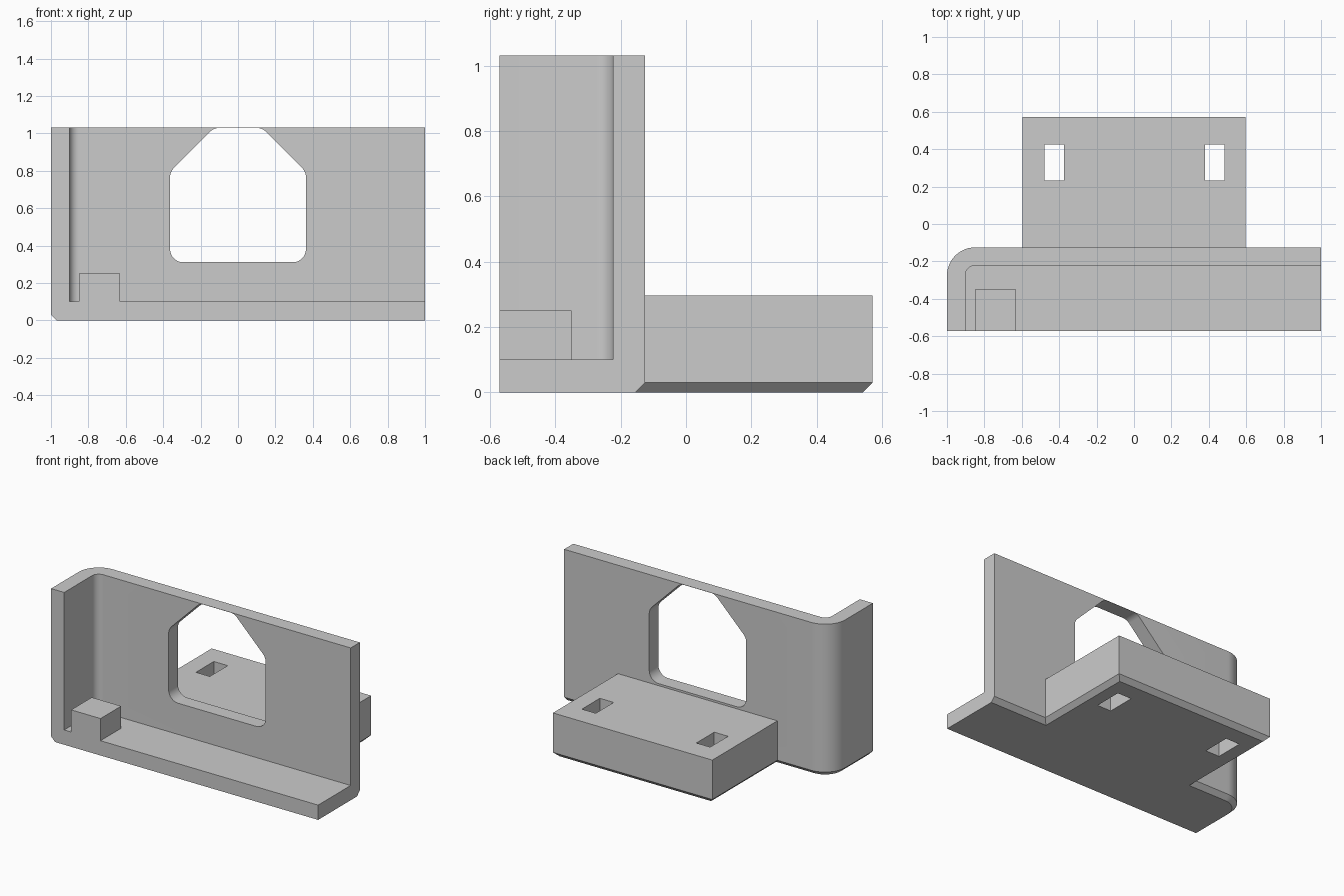
import bpy
import bmesh
from math import tan
from mathutils import Vector

cube = bpy.data.objects.get("Cube")
if cube:
    bpy.data.objects.remove(cube, do_unlink=True)

grey = bpy.data.materials.new("plain grey")
grey.use_nodes = True
colour = (0.6, 0.6, 0.6, 1)
grey.diffuse_color = colour
grey.node_tree.nodes["Principled BSDF"].inputs["Base Color"].default_value = colour

X, FRONT, BACK, TOP = 1.0, -0.571, 0.571, 1.031
WALL_BACK, WALL, FLOOR, BEVEL = -0.125, 0.098, 0.1, 0.03


def fillet(points, steps=10):
    """Outline from (x, y, radius) corners, rounding each corner by its radius."""
    out = []
    for i, (x, y, r) in enumerate(points):
        p = Vector((x, y))
        if r == 0:
            out.append(p)
            continue
        a = (Vector(points[i - 1][:2]) - p).normalized()
        b = (Vector(points[(i + 1) % len(points)][:2]) - p).normalized()
        reach = r / tan(a.angle(b) / 2)
        centre = p + (a + b).normalized() * (reach ** 2 + r ** 2) ** 0.5
        start, end = p + a * reach - centre, p + b * reach - centre
        for k in range(steps + 1):
            out.append(centre + start.lerp(end, k / steps).normalized() * r)
    return out


def rect(x0, x1, y0, y1):
    return [(x0, y0), (x1, y0), (x1, y1), (x0, y1)]


def loft(name, layers, upright=False):
    """Solid through matching outlines; layers are (height, outline)."""
    bm = bmesh.new()
    rings = []
    for h, outline in layers:
        rings.append([bm.verts.new((p[0], h, p[1]) if upright else (p[0], p[1], h))
                      for p in outline])
    n = len(rings[0])
    for low, high in zip(rings, rings[1:]):
        for i in range(n):
            j = (i + 1) % n
            bm.faces.new((low[i], low[j], high[j], high[i]))
    bm.faces.new(rings[0])
    bm.faces.new(rings[-1])
    bmesh.ops.recalc_face_normals(bm, faces=bm.faces)
    mesh = bpy.data.meshes.new(name)
    bm.to_mesh(mesh)
    bm.free()
    mesh.materials.append(grey)
    obj = bpy.data.objects.new(name, mesh)
    bpy.context.collection.objects.link(obj)
    return obj


def activate(obj):
    bpy.ops.object.select_all(action='DESELECT')
    obj.select_set(True)
    bpy.context.view_layer.objects.active = obj


def cut(obj, cutter):
    cutter.hide_render = True
    mod = obj.modifiers.new("cut", 'BOOLEAN')
    mod.operation, mod.solver, mod.object = 'DIFFERENCE', 'EXACT', cutter
    activate(obj)
    bpy.ops.object.modifier_apply(modifier=mod.name)
    bpy.data.objects.remove(cutter, do_unlink=True)


def tray_outline(inset, radius):
    """Plan of the bracket, inset on its closed side and back."""
    left, back = -X + inset, WALL_BACK - inset
    return fillet([(left, FRONT, 0), (X, FRONT, 0), (X, back, 0), (left, back, radius)])


# Bracket: rounded outer body with a chamfered underside
outer = tray_outline(0, 0.15)
bracket = loft("bracket", [(0, tray_outline(BEVEL, 0.15 - BEVEL)), (BEVEL, outer), (TOP, outer)])

# Hollow the bracket, leaving floor, back wall and one side wall
left, back = -X + WALL, WALL_BACK - WALL
hollow = fillet([(left, FRONT - 0.2, 0), (X + 0.2, FRONT - 0.2, 0),
                 (X + 0.2, back, 0), (left, back, 0.05)])
cut(bracket, loft("hollow_cutter", [(FLOOR, hollow), (TOP + 0.2, hollow)]))

# Window in the back wall, with a hair-thin bridge across its top
w, sill, shoulder, head = 0.363, 0.311, 0.795, TOP - 0.0015
tip = w - (head - shoulder)
window = fillet([(-w, sill, 0.07), (w, sill, 0.07), (w, shoulder, 0.07),
                 (tip, head, 0.07), (-tip, head, 0.07), (-w, shoulder, 0.07)])
cut(bracket, loft("window_cutter", [(-0.3, window), (0, window)], upright=True))

# Rear mounting block, chamfered underneath and fitted to the wall chamfer
bx = 0.597
block_plan = rect(-bx, bx, WALL_BACK, BACK)
block_foot = rect(-bx + BEVEL, bx - BEVEL, WALL_BACK - BEVEL, BACK - BEVEL)
block = loft("mounting_block", [(0, block_foot), (BEVEL, block_plan), (0.297, block_plan)])

# Two slots through the block
for x in (-0.426, 0.431):
    slot = rect(x - 0.052, x + 0.052, 0.232, 0.424)
    cut(block, loft("slot_cutter", [(-0.1, slot), (0.4, slot)]))

# Small stop standing on the floor near the side wall
stop_plan = rect(-0.85, -0.63, FRONT, -0.35)
stop = loft("corner_stop", [(FLOOR, stop_plan), (0.25, stop_plan)])

for part in (bracket, block, stop):
    activate(part)
    bpy.ops.object.shade_smooth_by_angle()
